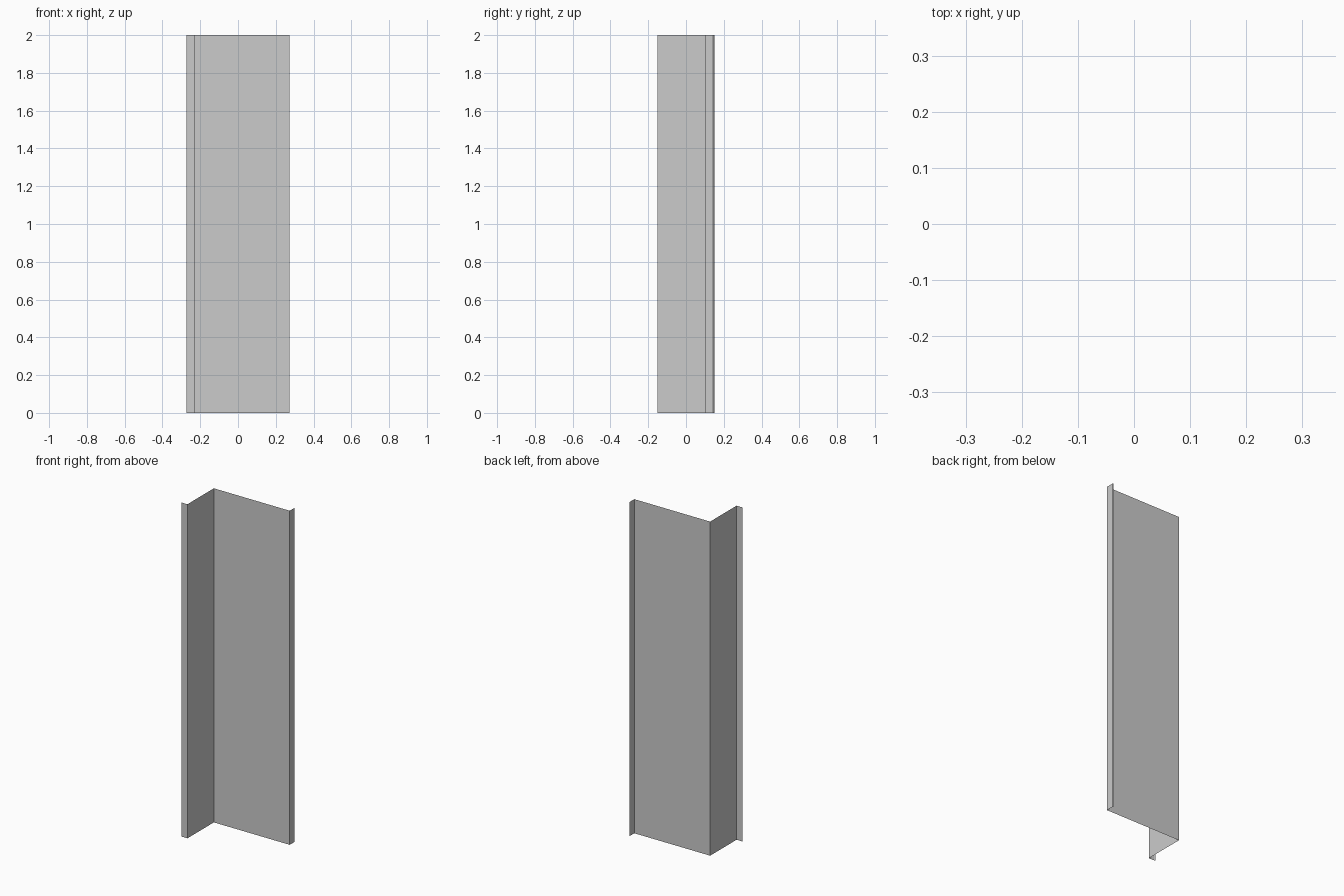
import bpy

if "Cube" in bpy.data.objects:
    bpy.data.objects.remove(bpy.data.objects["Cube"])

# Plan profile of the folded sheet: side lip, return, main face, rear lip
profile = [(-0.2725, -0.147), (-0.268, -0.15), (-0.23, -0.15), (-0.23, 0.10),
           (0.2725, 0.10), (0.2725, 0.144), (0.268, 0.15)]
height = 2.0

# Extrude the open profile straight up as a thin sheet
n = len(profile)
verts = [(x, y, z) for z in (0.0, height) for x, y in profile]
faces = [(i, i + 1, n + i + 1, n + i) for i in range(n - 1)]
mesh = bpy.data.meshes.new("folded_trim_sheet")
mesh.from_pydata(verts, [], faces)
panel = bpy.data.objects.new("folded_trim_sheet", mesh)
bpy.context.collection.objects.link(panel)
